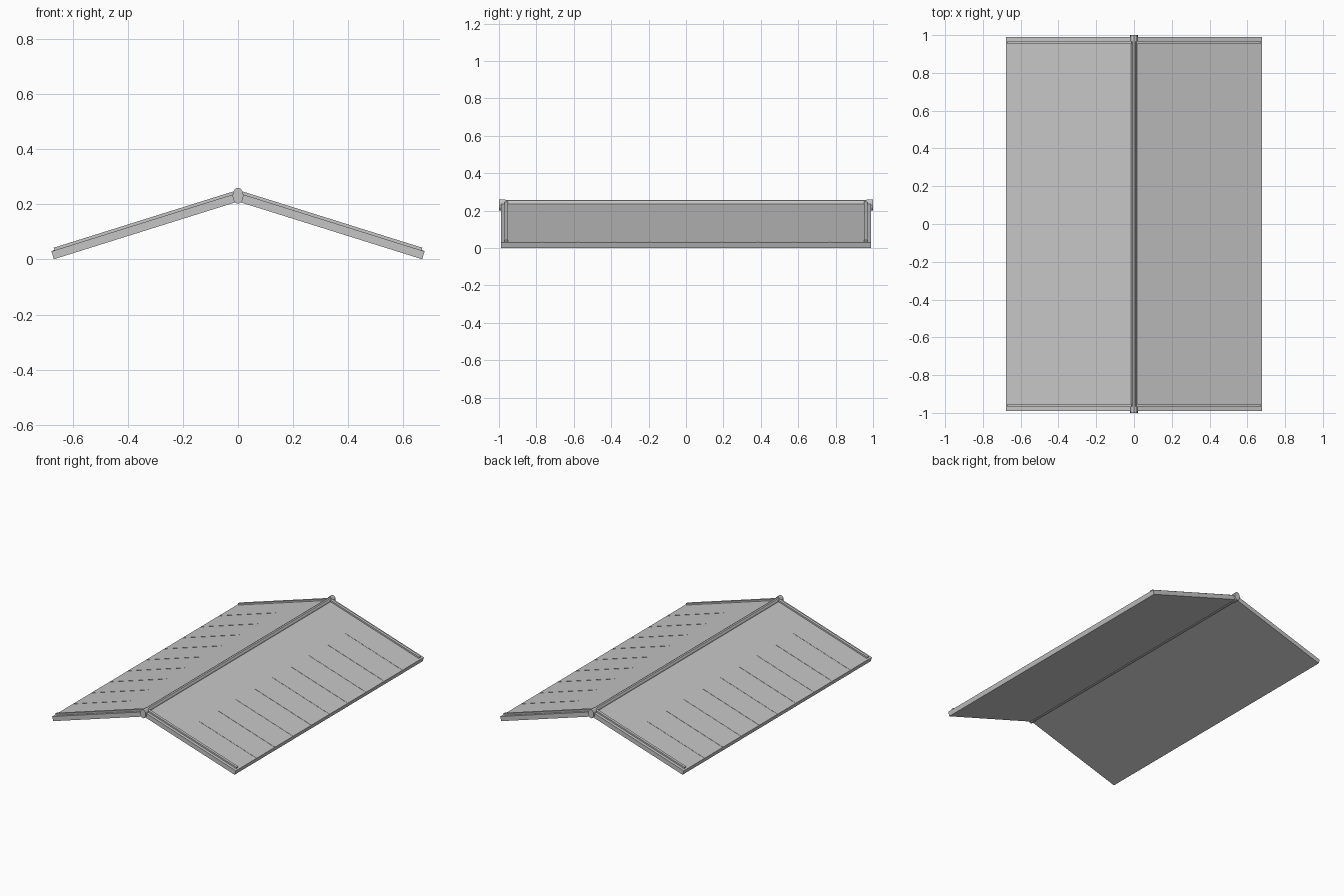
import bpy
import math
from mathutils import Matrix, Vector

cube = bpy.data.objects.get("Cube")
if cube:
    bpy.data.objects.remove(cube, do_unlink=True)

grey = bpy.data.materials.new("roof_grey")
grey.use_nodes = True
colour = (0.56, 0.56, 0.56, 1)
grey.diffuse_color = colour
grey.node_tree.nodes["Principled BSDF"].inputs["Base Color"].default_value = colour

PITCH = math.radians(17.4)
APEX = 0.21      # height where the two undersides meet
SLOPE = 0.70     # length of a slope
THICK = 0.03
HALF = 0.99      # half length of the roof


def add_mesh(name, verts, faces):
    mesh = bpy.data.meshes.new(name)
    mesh.from_pydata(verts, [], faces)
    mesh.materials.append(grey)
    obj = bpy.data.objects.new(name, mesh)
    bpy.context.collection.objects.link(obj)
    return obj


def prism(name, profile, y0, y1):
    """Extrude an x-z outline along y, with outward faces."""
    n = len(profile)
    area = sum(profile[i - 1][0] * profile[i][1] - profile[i][0] * profile[i - 1][1]
               for i in range(n))
    if area < 0:
        profile = profile[::-1]
    verts = [(x, y, z) for y in (y0, y1) for x, z in profile]
    faces = [tuple(range(n)), tuple(reversed(range(n, 2 * n)))]
    faces += [(i, i + n, (i + 1) % n + n, (i + 1) % n) for i in range(n)]
    return add_mesh(name, verts, faces)


def slope_point(side, u, h):
    """u runs down the slope, h is the height above the underside."""
    x = u * math.cos(PITCH) + h * math.sin(PITCH)
    z = APEX - u * math.sin(PITCH) + h * math.cos(PITCH)
    return side * x, z


def slope_strip(name, side, u0, u1, h0, h1, y0, y1):
    corners = ((u0, h0), (u1, h0), (u1, h1), (u0, h1))
    prism(name, [slope_point(side, u, h) for u, h in corners], y0, y1)


for side, word in ((1, "left"), (-1, "right")):
    # Sloping slab
    slope_strip(word + "_roof_slab", side, 0, SLOPE, 0, THICK, -HALF, HALF)
    # Raised battens beside both gable edges
    for end, where in ((-1, "front"), (1, "back")):
        y0, y1 = sorted((end * 0.952, end * 0.97))
        slope_strip(f"{word}_{where}_batten", side, 0, SLOPE - 0.012,
                    THICK - 0.005, THICK + 0.01, y0, y1)
    # Thin seams running down the slope
    for i in range(-4, 5):
        y = i * 0.192
        slope_strip(f"{word}_seam", side, 0.26, SLOPE - 0.005,
                    THICK - 0.005, THICK + 0.0015, y - 0.004, y + 0.004)


# Ridge beam with slightly larger end caps
def ridge(name, rx, rz, y0, y1, sides=12):
    angles = [2 * math.pi * i / sides for i in range(sides)]
    prism(name, [(rx * math.cos(a), 0.231 + rz * math.sin(a)) for a in angles], y0, y1)


ridge("ridge_beam", 0.016, 0.027, -0.98, 0.98)
ridge("ridge_front_cap", 0.02, 0.029, -1, -0.965)
ridge("ridge_back_cap", 0.02, 0.029, 0.965, 1)
